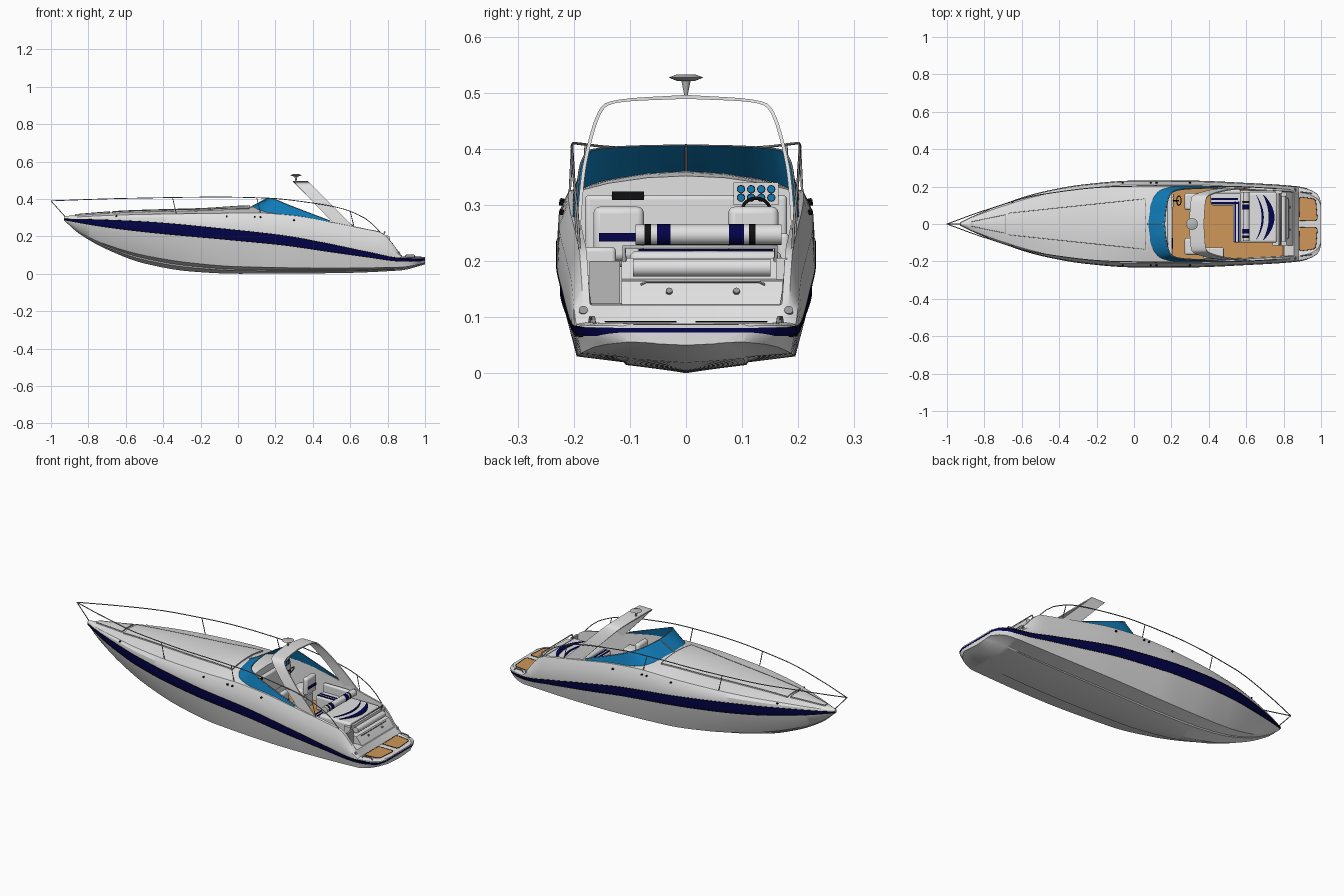
import bpy, bmesh, math
from mathutils import Vector

if "Cube" in bpy.data.objects:
    bpy.data.objects.remove(bpy.data.objects["Cube"])


def material(name, r, g, b):
    m = bpy.data.materials.new(name)
    m.use_nodes = True
    m.diffuse_color = (r, g, b, 1)
    m.node_tree.nodes["Principled BSDF"].inputs["Base Color"].default_value = (r, g, b, 1)
    return m


white = material("gelcoat white", .75, .75, .75)
navy = material("navy blue", .001, .001, .07)
teak = material("teak tan", .62, .31, .1)
glass = material("blue glass", .005, .2, .48)
steel = material("steel grey", .3, .3, .3)
pale = material("pale grey", .48, .48, .48)
black = material("black", .005, .005, .005)


def curve(*pts):
    """Monotone smooth interpolation through (x, value) points."""
    d = [(b[1] - a[1]) / (b[0] - a[0]) for a, b in zip(pts, pts[1:])]
    m = [d[0]] + [2 * p * q / (p + q) if p * q > 0 else 0 for p, q in zip(d, d[1:])] + [d[-1]]

    def f(x):
        x = min(max(x, pts[0][0]), pts[-1][0])
        i = max(k for k in range(len(d)) if pts[k][0] <= x)
        h = pts[i + 1][0] - pts[i][0]
        t = (x - pts[i][0]) / h
        return (pts[i][1] * (1 + 2 * t) * (1 - t) ** 2 + h * m[i] * t * (1 - t) ** 2
                + pts[i + 1][1] * t * t * (3 - 2 * t) + h * m[i + 1] * t * t * (t - 1))
    return f


def link(name, bm, *mats):
    bmesh.ops.recalc_face_normals(bm, faces=bm.faces)
    me = bpy.data.meshes.new(name)
    bm.to_mesh(me)
    bm.free()
    ob = bpy.data.objects.new(name, me)
    bpy.context.collection.objects.link(ob)
    for m in mats:
        me.materials.append(m)
    return ob


def loft(name, rows, mats, rule=None):
    bm = bmesh.new()
    grid = [[bm.verts.new(p) for p in row] for row in rows]
    n = len(rows[0])
    for j in range(len(rows) - 1):
        for i in range(n):
            k = (i + 1) % n
            f = bm.faces.new((grid[j][i], grid[j][k], grid[j + 1][k], grid[j + 1][i]))
            if rule:
                f.material_index = rule(i, rows[j][0][0])
    bm.faces.new(grid[0])
    bm.faces.new(grid[-1])
    return link(name, bm, *mats)


def box(name, x, y, z, mat, bevel=0):
    bm = bmesh.new()
    bmesh.ops.create_cube(bm, size=1)
    for v in bm.verts:
        v.co = [(r[0] + r[1]) / 2 + c * (r[1] - r[0]) for c, r in zip(v.co, (x, y, z))]
    ob = link(name, bm, mat)
    if bevel:
        mod = ob.modifiers.new("round", "BEVEL")
        mod.width, mod.segments = bevel, 3


def cone(name, loc, r1, r2, depth, mat, axis=(0, 0, 1), sides=20):
    bm = bmesh.new()
    bmesh.ops.create_cone(bm, cap_ends=True, segments=sides, radius1=r1, radius2=r2, depth=depth)
    ob = link(name, bm, mat)
    ob.rotation_euler = Vector(axis).to_track_quat("Z", "Y").to_euler()
    ob.location = loc


def tube(name, pts, r, mat, cyclic=False):
    cu = bpy.data.curves.new(name, "CURVE")
    cu.dimensions, cu.bevel_depth, cu.bevel_resolution = "3D", r, 1
    sp = cu.splines.new("POLY")
    sp.points.add(len(pts) - 1)
    for p, co in zip(sp.points, pts):
        p.co = (*co, 1)
    sp.use_cyclic_u = cyclic
    cu.materials.append(mat)
    bpy.context.collection.objects.link(bpy.data.objects.new(name, cu))


# Hull lines along the length
keel = curve((-.93, .285), (-.85, .215), (-.7, .13), (-.5, .055), (-.25, .012), (0, 0), (.5, .003), (.87, .018), (1, .05))
chine_y = curve((-.93, .003), (-.75, .04), (-.5, .1), (-.25, .15), (0, .18), (.4, .195), (.87, .188), (.96, .16), (1, .1))
chine_z = curve((-.93, .287), (-.85, .228), (-.7, .155), (-.5, .098), (-.25, .058), (0, .038), (.5, .03), (.87, .035), (1, .056))
low = curve((-.93, .288), (-.75, .256), (-.5, .224), (0, .177), (.25, .152), (.5, .116), (.7, .088), (.87, .067), (.97, .066), (1, .073))
high = curve((-.93, .293), (-.75, .289), (-.5, .278), (0, .232), (.25, .203), (.5, .157), (.7, .115), (.87, .084), (1, .081))
beam = curve((-.93, .006), (-.85, .045), (-.7, .105), (-.5, .168), (-.25, .212), (0, .23), (.3, .23), (.6, .218), (.87, .2), (.95, .18), (.98, .16), (.993, .138), (1, .112))
edge = curve((-.93, .3), (-.6, .315), (-.2, .322), (.1, .325), (.3, .31), (.5, .275), (.7, .235), (.76, .222), (.85, .13), (.875, .09), (1, .087))
crown = curve((-.93, .008), (-.6, .018), (-.2, .023), (.07, .035), (.18, .03))
FRONT, FLOOR = .18, .125


def deck(x, y):
    return edge(x) + crown(x) * (1 - (y / (.91 * beam(x))) ** 2)


def section(x):
    w, k, cy, cz = beam(x), keel(x), chine_y(x), chine_z(x)
    lo, hi, e = low(x), high(x), edge(x)
    half = [(0, k), (cy * .55, k + (cz - k) * .45), (cy * .57, k + (cz - k) * .62), (cy, cz),
            (w * .97, lo), (w, hi), (w * .985, hi + (e - hi) * .6), (w * .91, e)]
    if x <= FRONT:
        half += [(y, deck(x, y)) for y in (w * .6, w * .3, 0)]
    else:
        f = min(FLOOR, e)
        half += [(w * .85, e + .002), (w * .83, f), (0, f)]
    return [(x, y, z) for y, z in half] + [(x, -y, z) for y, z in half[-2:0:-1]]


def hull_colour(i, x):
    s = min(i, 19 - i)
    if s == 4:
        return 1
    return 2 if s == 9 and FRONT < x < .8 else 0


stations = sorted([-.93 + 1.93 * i / 80 for i in range(81)] + [FRONT, FRONT + .002, .985, .991, .996])
loft("hull_and_deck", [section(x) for x in stations], (white, navy, teak), hull_colour)
box("platform_trim", (.996, 1.001), (-.112, .112), (.073, .081), navy)


# Raised foredeck panels with seams
def panel(name, x0, x1, y0, y1):
    rows = []
    for i in range(13):
        x, p = x0 + (x1 - x0) * i / 12, y0 + (y1 - y0) * i / 12
        top = [(x, p * k / 4, deck(x, p * k / 4) + .006) for k in range(-4, 5)]
        rows.append([(x, -p, deck(x, p) - .01)] + top + [(x, p, deck(x, p) - .01)])
    loft(name, rows, (white,))
    tube(name + "_seam", [r[1] for r in rows] + rows[-1][2:-2] + [r[-2] for r in rows[::-1]], .0014, steel, True)


panel("foredeck_panel", -.67, .06, .058, .135)
panel("anchor_hatch", -.87, -.685, .012, .05)

# Wraparound windshield
wb = [curve(*zip((0, .25, .5, .7, 1), v)) for v in
      ((.07, .088, .14, .25, .48), (0, .1, .18, .203, .203), (.357, .351, .333, .312, .277))]
wt = [curve(*zip((0, .25, .5, .7, 1), v)) for v in
      ((.162, .172, .2, .265, .49), (0, .095, .17, .188, .197), (.406, .404, .397, .37, .284))]


def shield(fs, t):
    return fs[0](abs(t)), math.copysign(fs[1](abs(t)), t), fs[2](abs(t))


steps = [i / 24 for i in range(-24, 25)]
pairs = [(shield(wb, t), shield(wt, t)) for t in steps]
loft("windshield", [[b, t] + [(x + .004, y * .975, z) for x, y, z in (t, b)] for b, t in pairs], (glass,))
tube("windshield_frame", [t for b, t in pairs], .002, steel)
tube("windshield_divider", pairs[24], .0035, steel)

# Swept radar arch with dome
arch_y = curve((0, .196), (.3, .187), (.5, .174), (.7, .157), (.8, .144), (.88, .11), (1, 0))
arch_z = curve((0, .24), (.3, .35), (.5, .415), (.7, .465), (.8, .481), (.88, .489), (1, .496))
arch = []
for i in range(-30, 31):
    t = 1 - abs(i) / 30
    y, z = math.copysign(arch_y(t), i), arch_z(t)
    x0, x1, yi, zi = .5 - (z - .28) * .95, .62 - (z - .25), y * .965, z - .007 * t ** 3
    arch.append([(x0, y, z), (x1, y, z), (x1, yi, zi), (x0, yi, zi)])
loft("radar_arch", arch, (white,))
cone("radar_stem", (.31, 0, .51), .003, .009, .03, pale)
cone("radar_dome_base", (.31, 0, .524), .016, .031, .006, pale)
cone("radar_dome_top", (.31, 0, .5295), .031, .018, .005, pale)

# Side rails and small fittings, mirrored
rail_y = curve((-1, 0), (-.8, .072), (-.5, .157), (-.1, .2), (.15, .203), (.55, .2), (.76, .19))
rail_z = curve((-1, .39), (-.6, .403), (-.1, .41), (.15, .405), (.4, .378), (.55, .35), (.69, .29), (.76, .222))
for s, side in ((1, "left"), (-1, "right")):
    xs = [-1 + 1.76 * i / 44 for i in range(45)]
    tube(side + "_rail", [(x, s * rail_y(x), rail_z(x)) for x in xs], .0025, steel)
    for x in (-.35, .1, .6):
        tube(side + "_stanchion", [(x, s * rail_y(x), rail_z(x)), (x + .02, s * .9 * beam(x + .02), edge(x + .02))], .0022, steel)
    for line, out in ((low, .97), (high, 1)):
        tube(side + "_stripe_border", [(x, s * out * beam(x), line(x)) for x in stations[:-6]], .0018, black)
    for x in (-.65, -.06, .09, .12, .3):
        y, z = beam(x) * .965, edge(x) - (edge(x) - high(x)) * .2
        cone(side + "_vent", (x, s * y, z), .005, .005, .008, black, (0, s, .2), 10)
    cone(side + "_stern_light", (.86, s * .183, .11), .008, .008, .012, steel, (1, 0, .6))
    tube(side + "_cleat", [(.89, s * .172, .088), (.9, s * .17, .1), (.94, s * .165, .1), (.95, s * .163, .088)], .003, steel)
    # Teak inlay on the swim platform
    bm = bmesh.new()
    inlay = [bm.verts.new((x, s * y, .092)) for x, y in
             ((.885, .018), (.972, .018), (.98, .028), (.972, .122), (.96, .135), (.89, .144), (.883, .135))]
    bm.faces.new(inlay if s > 0 else inlay[::-1])
    tube(side + "_inlay_border", [v.co for v in inlay], .0015, black, True)
    link(side + "_platform_inlay", bm, teak)
    # Helm seats
    y = (s * .12 - .045, s * .12 + .045)
    box(side + "_seat_base", (.28, .36), (y[0] + .015, y[1] - .015), (FLOOR, .19), white)
    box(side + "_seat_cushion", (.27, .36), y, (.19, .225), white, .012)
    box(side + "_seat_back", (.345, .375), y, (.2, .297), white, .012)
    box(side + "_seat_band", (.372, .378), (y[0] + .01, y[1] - .01), (.235, .25), navy)
tube("bow_post", [(-1, 0, .39), (-.92, 0, .3)], .0025, steel)

# Dashboard, gauges and wheel
box("dashboard", (.18, .205), (-.18, .18), (.2, .318), white, .008)
box("gauge_panel", (.2, .208), (.085, .165), (.3, .34), white)
for i in range(4):
    for z in (.313, .328):
        cone("gauge_rim", (.2085, .098 + i * .018, z), .0075, .0075, .003, black, (1, 0, 0), 12)
        cone("gauge", (.2095, .098 + i * .018, z), .006, .006, .004, glass, (1, 0, 0), 12)
box("radio", (.204, .209), (-.132, -.075), (.309, .324), black)
tube("steering_wheel", [(.24 + .012 * math.sin(a), .125 + .025 * math.cos(a), .29 + .022 * math.sin(a))
                        for a in [math.tau * i / 20 for i in range(20)]], .003, black, True)
tube("steering_column", [(.2, .125, .28), (.24, .125, .29)], .004, navy)

# Lounge, wet bar and sunpad with navy trim
box("wet_bar", (.37, .48), (-.186, -.125), (FLOOR, .225), white, .008)
box("side_bench", (.41, .57), (.1, .182), (FLOOR, .205), white, .01)
box("side_bench_back", (.41, .57), (.162, .184), (.19, .25), white, .008)
box("aft_bench", (.53, .58), (-.1, .18), (FLOOR, .205), white, .01)
box("sunpad", (.57, .765), (-.1, .17), (FLOOR, .218), white, .012)
box("sunpad_side", (.56, .79), (.16, .18), (FLOOR, .205), white)
for y in (.108, .128):
    box("bench_stripe", (.415, .555), (y, y + .01), (.203, .207), navy)
for x in (.537, .555):
    box("bench_cross_stripe", (x, x + .009), (-.095, .12), (.203, .207), navy)
for x, w in ((.652, .01), (.69, .026)):
    arc = []
    for i in range(17):
        t = i / 8 - 1
        y, x0 = .035 + .12 * t, x + .03 * (1 - t * t)
        x1 = x0 + w * (1.2 - t * t)
        arc.append([(x0, y, .221), (x1, y, .221), (x1, y, .217), (x0, y, .217)])
    loft("sunpad_stripe", arc, (navy,))
cone("upper_bolster", (.6, .04, .247), .018, .018, .26, white, (0, 1, 0))
cone("lower_bolster", (.797, .028, .188), .016, .016, .245, white, (0, 1, 0))
for y, w, m in ((-.04, .024, navy), (.09, .026, navy), (-.068, .012, black), (.118, .012, black)):
    cone("bolster_band", (.6, y, .247), .0188, .0188, w, m, (0, 1, 0))

# Sloping transom, door and handrails
wedge = [(.74, .08), (.74, .205), (.775, .205), (.782, .168), (.815, .164), (.868, .1), (.875, .08)]
loft("transom", [[(x, y, z) for x, z in wedge] for y in (-.115, .172)], (white,))
box("transom_door", (.79, .8), (-.172, -.118), (.085, .2), pale)
for y in (-.03, .09):
    cone("transom_light", (.833, y, .146), .006, .006, .006, steel, (.8, 0, .6), 12)
tube("transom_handrail", [(.82, -.08, .158), (.828, -.07, .163), (.828, .13, .163), (.82, .14, .158)], .002, steel)
tube("sunpad_rail", [(.775, -.11, .2), (.785, -.11, .225), (.785, .16, .225), (.775, .16, .2)], .004, pale)

# Smooth shading with crisp edges
bpy.ops.object.select_all(action="DESELECT")
for ob in bpy.context.scene.objects:
    if ob.type == "MESH":
        ob.select_set(True)
        bpy.context.view_layer.objects.active = ob
bpy.ops.object.shade_smooth_by_angle(angle=math.radians(30))
